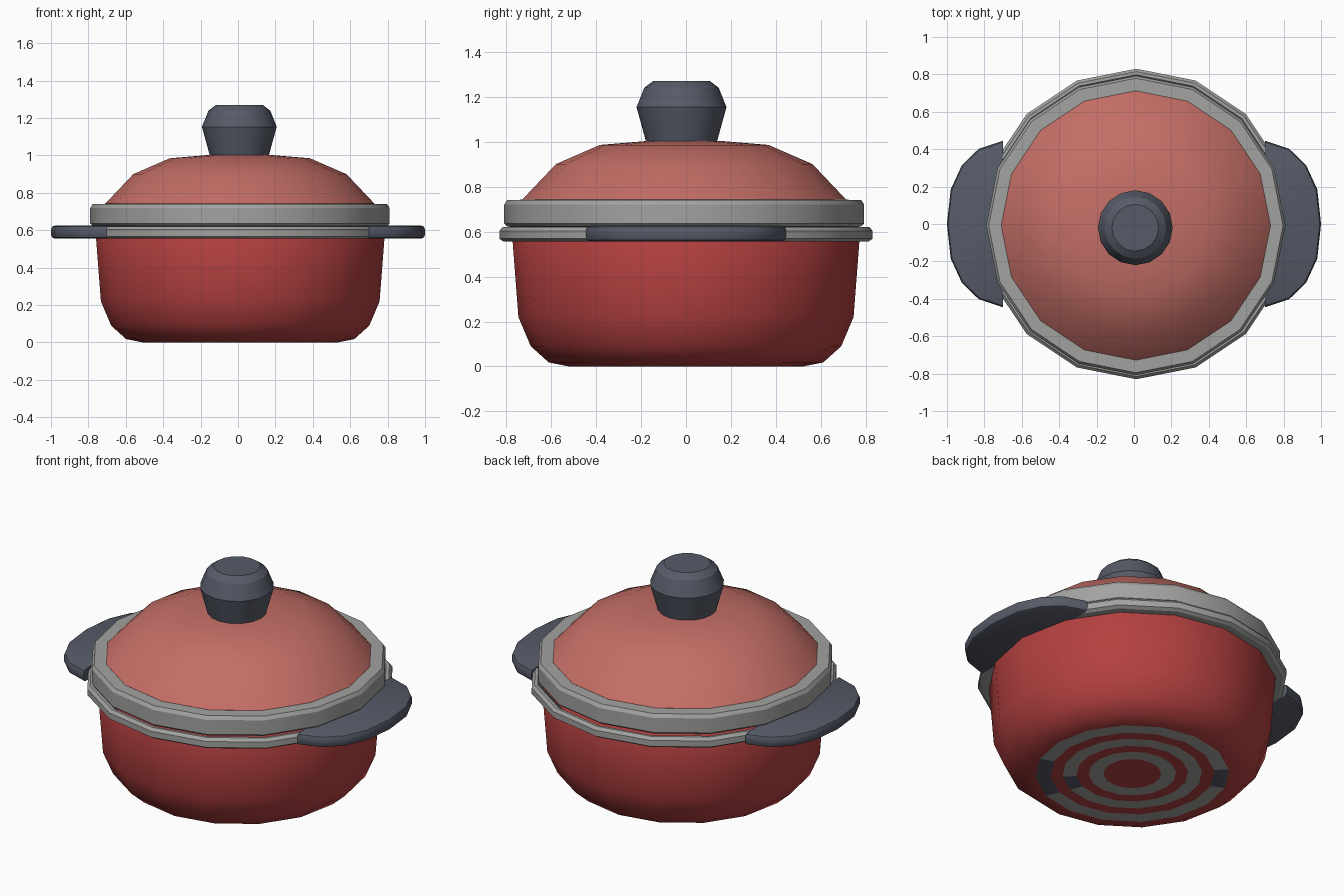
import bpy, bmesh, math

if "Cube" in bpy.data.objects:
    bpy.data.objects.remove(bpy.data.objects["Cube"])


def mat(name, rgb):
    lin = [((c / 255 + 0.055) / 1.055) ** 2.4 for c in rgb]
    m = bpy.data.materials.new(name)
    m.diffuse_color = (*lin, 1)
    m.use_nodes = True
    m.node_tree.nodes["Principled BSDF"].inputs["Base Color"].default_value = m.diffuse_color
    return m


RED = mat("pot red", (180, 64, 64))
PINK = mat("lid light red", (196, 110, 102))
GREY = mat("rim grey", (162, 163, 160))
DARK = mat("handle slate", (86, 91, 104))
SIDES = 16


def finish(bm, name, mats, angle=30, fix=True):
    if fix:
        bmesh.ops.recalc_face_normals(bm, faces=bm.faces)
    me = bpy.data.meshes.new(name)
    bm.to_mesh(me)
    bm.free()
    ob = bpy.data.objects.new(name, me)
    bpy.context.collection.objects.link(ob)
    for m in mats:
        me.materials.append(m)
    bpy.ops.object.select_all(action='DESELECT')
    ob.select_set(True)
    bpy.context.view_layer.objects.active = ob
    bpy.ops.object.shade_smooth_by_angle(angle=math.radians(angle))
    return ob


def lathe(name, profile, mats, centre=(0, 0), index=None, closed=False, angle=30):
    """Turn (radius, z) points round the vertical axis; index(band, side) picks the colour."""
    bm = bmesh.new()
    rings = []
    for r, z in profile:
        if r == 0:
            rings.append([bm.verts.new((*centre, z))] * SIDES)
        else:
            rings.append([bm.verts.new((centre[0] + r * math.cos(2 * math.pi * i / SIDES),
                                        centre[1] + r * math.sin(2 * math.pi * i / SIDES), z))
                          for i in range(SIDES)])
    n = len(rings)
    for b in range(n if closed else n - 1):
        lo, hi = rings[b], rings[(b + 1) % n]
        for i in range(SIDES):
            j = (i + 1) % SIDES
            quad = list(dict.fromkeys((lo[i], lo[j], hi[j], hi[i])))
            f = bm.faces.new(quad)
            if index:
                f.material_index = index(b, i)
    return finish(bm, name, mats, angle)


POT = (0.012, 0.0)
LID = (0.01, -0.008)

# Base colour bands: alternating rings, with a few slate segments
def base_colour(band, side):
    if band in (1, 3, 5):
        if (band == 5 and side in (13, 14, 6)) or (band == 3 and side == 13):
            return 2
        return 1
    return 0


# Pot body with ringed underside, closed under the lid
lathe("pot_body",
      [(0, 0), (0.155, 0), (0.235, 0), (0.30, 0), (0.375, 0), (0.44, 0), (0.52, 0),
       (0.61, 0.018), (0.69, 0.09), (0.745, 0.22), (0.772, 0.57), (0.75, 0.61), (0, 0.61)],
      [RED, GREY, DARK], POT, base_colour, angle=40)

# Metal rim of the pot, with a dark inner lip
lathe("pot_rim",
      [(0.76, 0.556), (0.812, 0.556), (0.83, 0.568), (0.83, 0.603), (0.815, 0.62),
       (0.80, 0.62), (0.77, 0.60)],
      [GREY, DARK], POT, lambda b, i: int(b == 5), closed=True)

# Metal band of the lid
lathe("lid_rim",
      [(0.70, 0.615), (0.785, 0.622), (0.80, 0.635), (0.80, 0.72), (0.787, 0.74), (0.70, 0.742)],
      [GREY], LID, closed=True)

# Domed lid
lathe("lid_dome",
      [(0, 0.70), (0.72, 0.70), (0.72, 0.742), (0.57, 0.90), (0.375, 0.985), (0.16, 1.003), (0, 1.003)],
      [PINK], LID, angle=40)

# Knob
lathe("lid_knob",
      [(0, 0.99), (0.155, 0.99), (0.2, 1.153), (0.165, 1.24), (0.125, 1.27), (0, 1.27)],
      [DARK], (0.007, -0.02))

# Side handles: mirrored crescent slabs with rounded outer edges
half = [(0.70, 0.445), (0.83, 0.402), (0.92, 0.315), (0.98, 0.185)]
outline = half + [(1.0, 0.0)] + [(x, -y) for x, y in reversed(half)]
for side, name in ((1, "right_handle"), (-1, "left_handle")):
    bm = bmesh.new()
    face = bm.faces.new([bm.verts.new((side * x, y, 0.555)) for x, y in outline])
    ext = bmesh.ops.extrude_face_region(bm, geom=[face])
    for v in ext["geom"]:
        if isinstance(v, bmesh.types.BMVert):
            v.co.z = 0.626
    edges = [e for e in bm.edges
             if abs(e.verts[0].co.z - e.verts[1].co.z) < 1e-4
             and max(abs(v.co.x) for v in e.verts) > 0.75]
    bmesh.ops.bevel(bm, geom=edges, offset=0.022, segments=2, profile=0.5, affect='EDGES')
    finish(bm, name, [DARK], 35)
